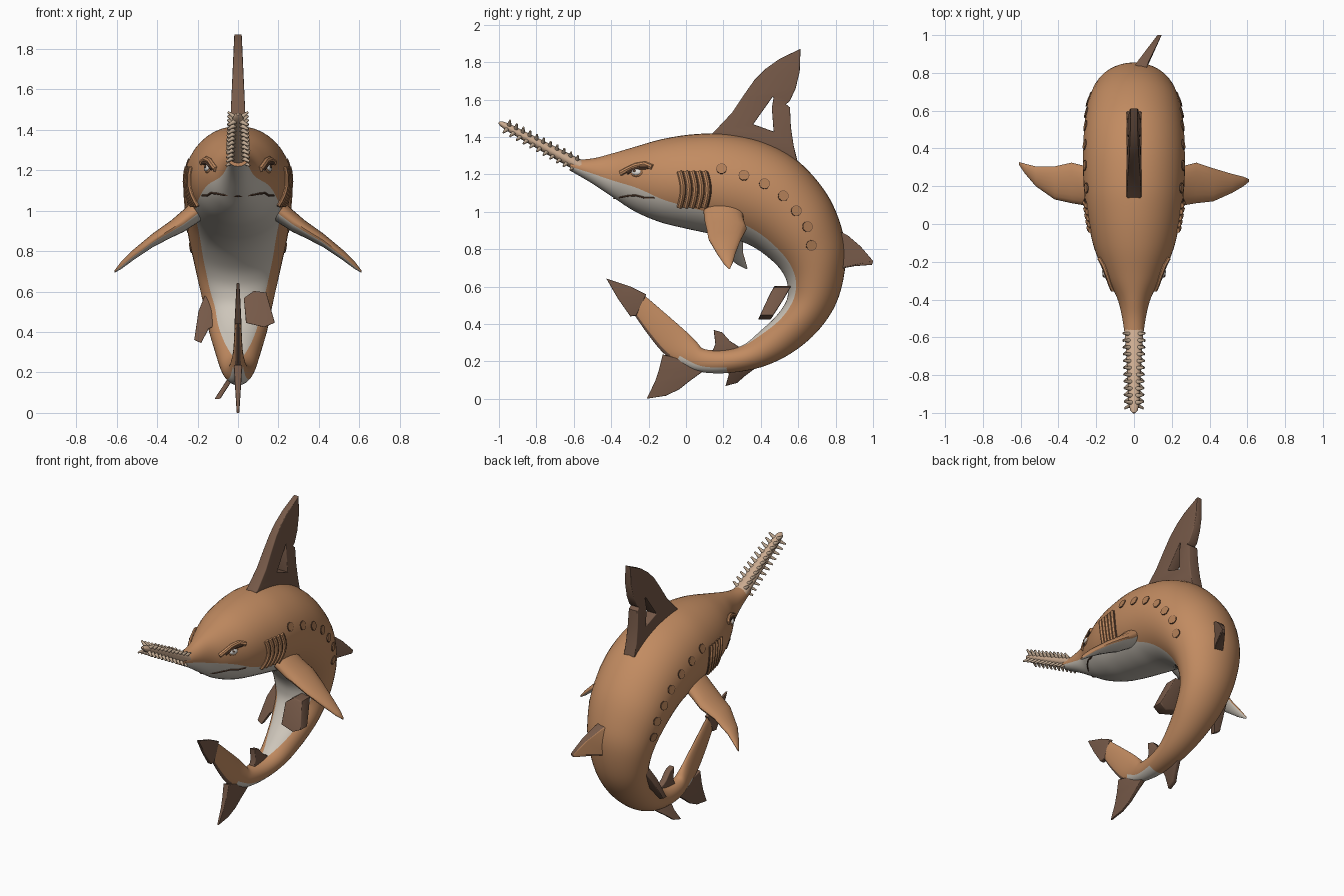
import bpy, bmesh, math
from mathutils import Vector

if "Cube" in bpy.data.objects:
    bpy.data.objects.remove(bpy.data.objects["Cube"])


def material(name, r, g, b):
    m = bpy.data.materials.new(name)
    m.diffuse_color = (r, g, b, 1)
    m.use_nodes = True
    m.node_tree.nodes["Principled BSDF"].inputs["Base Color"].default_value = m.diffuse_color
    return m


SKIN = material("orange brown skin", 0.54, 0.26, 0.12)
BELLY = material("pale belly", 0.61, 0.56, 0.49)
FIN = material("dark brown fin", 0.18, 0.10, 0.065)
SAW = material("light tan saw", 0.60, 0.41, 0.28)
TOOTH = material("grey tan tooth", 0.52, 0.39, 0.28)
PIT = material("brown pit", 0.44, 0.21, 0.095)
SLIT = material("dark slit", 0.12, 0.06, 0.035)
EYE = material("eye white", 0.75, 0.72, 0.68)


def add(name, me, *mats):
    for m in mats:
        me.materials.append(m)
    ob = bpy.data.objects.new(name, me)
    bpy.context.collection.objects.link(ob)
    return ob


def loft(name, rings, rule, *mats):
    """Skin a list of closed rings; rule(ring, side) picks the colour."""
    bm = bmesh.new()
    vs = [[bm.verts.new(p) for p in r] for r in rings]
    n = len(rings[0])
    for i in range(len(vs) - 1):
        for j in range(n):
            f = bm.faces.new((vs[i][j], vs[i][(j + 1) % n], vs[i + 1][(j + 1) % n], vs[i + 1][j]))
            f.material_index = rule(i, j)
    bm.faces.new(vs[0])
    bm.faces.new(vs[-1])
    bmesh.ops.recalc_face_normals(bm, faces=bm.faces)
    me = bpy.data.meshes.new(name)
    bm.to_mesh(me)
    bm.free()
    return add(name, me, *mats)


def curve_mesh(name, splines, dims, cyclic, extrude, bevel):
    cu = bpy.data.curves.new(name, 'CURVE')
    cu.dimensions = dims
    cu.fill_mode = 'BOTH' if dims == '2D' else 'FULL'
    cu.extrude, cu.bevel_depth, cu.bevel_resolution = extrude, bevel, 2
    cu.use_fill_caps = dims == '3D'
    for pts in splines:
        s = cu.splines.new('POLY')
        s.points.add(len(pts) - 1)
        for p, q in zip(s.points, pts):
            p.co = (*q, *[0] * (3 - len(q)), 1)
        s.use_cyclic_u = cyclic
    ob = bpy.data.objects.new(name + "_path", cu)
    bpy.context.collection.objects.link(ob)
    dg = bpy.context.evaluated_depsgraph_get()
    me = bpy.data.meshes.new_from_object(ob.evaluated_get(dg))
    bpy.data.objects.remove(ob)
    return me


def plate(name, outlines, fn, mat, half=0.02):
    """Flat fin: outlines (u, v) with thickness w, placed by fn(u, v, w)."""
    me = curve_mesh(name, outlines, '2D', True, half - .006, .006)
    for v in me.vertices:
        v.co = fn(*v.co)
    bm = bmesh.new()
    bm.from_mesh(me)
    bmesh.ops.remove_doubles(bm, verts=bm.verts, dist=1e-5)
    bmesh.ops.recalc_face_normals(bm, faces=bm.faces)
    bm.to_mesh(me)
    bm.free()
    return add(name, me, mat)


def tube(name, pts, r, mat):
    return add(name, curve_mesh(name, [pts], '3D', False, 0, r), mat)


# Body sections: back y, z, belly y, z, half width, belly colour share
SEC = [
    (-0.62, 1.275, -0.62, 1.22, .045, .40), (-0.50, 1.285, -0.50, 1.15, .062, .40),
    (-0.40, 1.31, -0.38, 1.07, .09, .40), (-0.28, 1.345, -0.27, 1.0, .15, .38),
    (-0.12, 1.39, -0.14, .945, .21, .28), (.05, 1.415, .0, .91, .245, .23),
    (.22, 1.415, .14, .88, .265, .20), (.42, 1.37, .27, .85, .27, .17),
    (.60, 1.27, .38, .80, .265, .15), (.75, 1.10, .48, .72, .25, .14),
    (.83, .92, .53, .65, .225, .14), (.855, .75, .545, .585, .20, .14),
    (.815, .54, .535, .52, .17, .13), (.72, .38, .48, .44, .145, .13),
    (.58, .255, .40, .365, .115, .10), (.42, .175, .31, .29, .09, .03),
    (.25, .14, .21, .262, .07, .01), (.10, .14, .10, .265, .05, .01),
    (.0, .17, .06, .30, .036, .01), (-.11, .235, .0, .36, .024, .01),
    (-.20, .34, -.12, .465, .018, .01), (-.28, .455, -.225, .555, .013, .01)]
STEP, TOP, HALF = 6, 14, 22


def section(t):
    i = min(int(t), len(SEC) - 2)
    u = t - i
    a, b, c, d = (SEC[max(0, min(len(SEC) - 1, i + k))] for k in (-1, 0, 1, 2))
    return [0.5 * (2 * q + (r - p) * u + (2 * p - 5 * q + 4 * r - s) * u * u
                   + (3 * q - p - 3 * r + s) * u ** 3) for p, q, r, s in zip(a, b, c, d)]


def half_ring(t):
    by, bz, cy, cz, w, lim = section(t)
    edge = math.acos(2 * max(lim, .008) - 1)
    out = []
    for j in range(HALF + 1):
        a = edge * j / TOP if j <= TOP else edge + (math.pi - edge) * (j - TOP) / (HALF - TOP)
        k = (1 + math.cos(a)) / 2
        out.append(Vector((w * math.sin(a), cy + (by - cy) * k, cz + (bz - cz) * k)))
    return out


halves = [half_ring(i / STEP) for i in range((len(SEC) - 1) * STEP + 1)]
rings = [h + [Vector((-p.x, p.y, p.z)) for p in h[-2:0:-1]] for h in halves]


def body_colour(i, j):
    k, t = (j if j < HALF else 2 * HALF - 1 - j), i / STEP
    if t > 18.8 and k < 3:
        return 2  # dark leading edge of the tail
    return int((k >= TOP and t < 16) or (k < 5 and 16 < t < 18.5))


loft("body", rings, body_colour, SKIN, BELLY, FIN)


def on_skin(y, z, side=1):
    """Nearest body surface point and normal for a side-view position."""
    i, j = min(((i, j) for i in range(1, len(halves) - 1) for j in range(1, HALF)),
               key=lambda q: (halves[q[0]][q[1]].y - y) ** 2 + (halves[q[0]][q[1]].z - z) ** 2)
    n = (halves[i + 1][j] - halves[i - 1][j]).cross(halves[i][j + 1] - halves[i][j - 1]).normalized()
    if n.x < 0:
        n = -n
    # slide along the tangent plane to the exact spot
    q = halves[i][j]
    x = q.x - (n.y * (y - q.y) + n.z * (z - q.z)) / max(n.x, .3)
    return Vector((x * side, y, z)), Vector((n.x * side, n.y, n.z))


def blob(name, p, n, size, mat, kind="sphere"):
    bm = bmesh.new()
    if kind == "sphere":
        bmesh.ops.create_uvsphere(bm, u_segments=16, v_segments=10, radius=1)
    else:
        bmesh.ops.create_cone(bm, cap_ends=True, segments=16 if kind == "disc" else 8,
                              radius1=1, radius2=1 if kind == "disc" else 0.4, depth=1)
    me = bpy.data.meshes.new(name)
    bm.to_mesh(me)
    bm.free()
    ob = add(name, me, mat)
    ob.location, ob.scale = p, size
    ob.rotation_euler = n.to_track_quat('Z', 'Y').to_euler()
    return ob


# Face, gills and pits on both sides
for s, tag in ((1, "right"), (-1, "left")):
    p, n = on_skin(-.265, 1.212, s)
    blob(f"{tag}_eye_socket", p - n * .004, n, (.036, .026, .012), PIT)
    blob(f"{tag}_eye", p + n * .001, n, (.028, .018, .014), EYE)
    blob(f"{tag}_pupil", p + n * .012 + Vector((0, -.006, .004)), n, (.007, .007, .004), SLIT)
    tube(f"{tag}_brow", [on_skin(y, z, s)[0] for y, z in
         ((-.35, 1.205), (-.32, 1.222), (-.27, 1.246), (-.22, 1.255), (-.18, 1.238))], .015, SKIN)
    tube(f"{tag}_lid", [on_skin(y, z, s)[0] for y, z in
         ((-.315, 1.208), (-.29, 1.222), (-.25, 1.235), (-.2, 1.238))], .011, SLIT)
    mouth = [on_skin(y, z, s)[0] for y, z in
             ((-.345, 1.078), (-.31, 1.085), (-.27, 1.088), (-.22, 1.075), (-.17, 1.075))]
    tube(f"{tag}_mouth", [Vector((0, -.385, 1.073))] + mouth, .005, SLIT)
    for g in range(5):
        y = -.035 + g * .033
        line = [on_skin(y + .018 * math.sin(math.pi * k / 8), 1.215 - .19 * k / 8, s)[0] for k in range(9)]
        tube(f"{tag}_gill_ridge_{g}", line, .015, SKIN)
        tube(f"{tag}_gill_slit_{g}", [q + Vector((s * .003, .0165, 0)) for q in line], .005, SLIT)
    for k, (y, z) in enumerate(((.19, 1.23), (.31, 1.195), (.42, 1.15), (.52, 1.085),
                                (.59, 1.005), (.65, .92), (.67, .82))):
        p, n = on_skin(y, z, s)
        blob(f"{tag}_pit_rim_{k}", p, n, (.029, .029, .005), SLIT, "disc")
        blob(f"{tag}_pit_{k}", p + n * .001, n, (.026, .026, .006), PIT, "disc")

# Saw snout with four diagonal rows of teeth
A, B = Vector((0, -.55, 1.235)), Vector((0, -1.0, 1.478))
along = (B - A).normalized()
up = Vector((1, 0, 0)).cross(along)
up = up if up.z > 0 else -up
saw = []
for k, w, h in ((0, .052, .035), (.15, .046, .032), (.5, .036, .027), (.9, .027, .02), (.97, .02, .014), (1, .008, .006)):
    c = A.lerp(B, k)
    saw.append([c + Vector((w * math.cos(a), 0, 0)) + up * h * math.sin(a)
                for a in (math.tau * j / 16 for j in range(16))])
loft("saw_snout", saw, lambda i, j: 0, SAW)
for k in range(11):
    f = .10 + k * .08
    for r, (sx, sz) in enumerate(((1, 1), (1, -1), (-1, 1), (-1, -1))):
        d = Vector((sx * .8, 0, 0)) + up * sz * .6
        blob(f"tooth_{k}_{r}", A.lerp(B, f) + d * (.052 - .013 * f), (d + along * .2).normalized(),
             (.013, .013, .045), TOOTH, "cone")

# Pectoral fins: x, front y, rear y, z, half thickness
RIGHT = [(.17, .09, .30, 1.03, .07), (.27, .10, .31, .95, .055), (.33, .11, .325, .91, .043), (.42, .12, .295, .855, .034),
         (.52, .165, .265, .78, .026), (.58, .20, .25, .728, .018), (.61, .225, .237, .70, .006)]
LEFT = [(.17, .09, .30, 1.03, .07), (.27, .10, .31, .95, .055), (.33, .11, .325, .91, .043), (.42, .13, .305, .855, .034),
        (.52, .20, .305, .78, .026), (.58, .27, .32, .728, .018), (.61, .315, .328, .70, .006)]
for s, tag, rows in ((1, "right", RIGHT), (-1, "left", LEFT)):
    loft(f"{tag}_pectoral_fin",
         [[Vector((s * x, (a + b) / 2 + (b - a) / 2 * math.cos(t), z + h * math.sin(t)))
           for t in (math.tau * j / 20 for j in range(20))] for x, a, b, z, h in rows],
         lambda i, j: int(11 <= j <= 18 and i < 6), SKIN, BELLY)

# Dorsal fin with a hole, thinning towards the tip
dorsal = [(.13, 1.40), (.17, 1.44), (.25, 1.525), (.31, 1.615), (.37, 1.70), (.43, 1.76), (.50, 1.81), (.606, 1.862),
          (.602, 1.75), (.58, 1.66), (.55, 1.595), (.525, 1.575), (.55, 1.555), (.555, 1.45), (.57, 1.35), (.59, 1.27), (.40, 1.32)]
hole = [(.35, 1.465), (.46, 1.62), (.475, 1.615), (.465, 1.555), (.475, 1.42)]
plate("dorsal_fin", [dorsal, hole],
      lambda u, v, w: Vector((w * (1.05 - 1.2 * max(0, v - 1.4)), u, v)), FIN, .038)

# Second dorsal fin leans sideways, its left face in skin colour
fin2 = plate("second_dorsal_fin", [[(.82, .89), (.86, .87), (.93, .81), (.994, .735), (.99, .722), (.90, .715), (.82, .70)]],
             lambda u, v, w: Vector((.03 + w * (1 - 4 * max(0, u - .83)) + max(0, u - .83) * .62, u, v)), FIN, .035)
fin2.data.materials.append(SKIN)
for f in fin2.data.polygons:
    f.material_index = int(f.normal.x < -.3)

# Tail fin lobes
side = lambda u, v, w: Vector((w * (.3 + 2.8 * min(v, .25)) * (1 - max(0, v - .45) * 3), u, v))
plate("tail_upper_tip", [[(-.22, .555), (-.30, .595), (-.413, .632), (-.36, .54), (-.295, .447), (-.27, .45)]], side, FIN, .017)
plate("tail_lower_lobe", [[(-.01, .20), (-.12, .23), (-.14, .15), (-.16, .09), (-.2, .008), (-.11, .022), (-.04, .055), (.01, .095), (.08, .146)]],
      side, FIN, .022)

# Small fins under the tail and the uneven pelvic pair
plate("anal_fin", [[(.14, .24), (.163, .29), (.155, .36), (.19, .35), (.23, .305), (.285, .27), (.25, .23)]], side, FIN, .02)
plate("lower_tail_fin", [[(.37, .17), (.31, .125), (.27, .09), (.22, .077), (.235, .13), (.23, .17)]],
      lambda u, v, w: Vector((w - .03 - max(0, .18 - v) * .65, u, v)), FIN, .014)
pelvic = lambda y0: lambda u, v, w: Vector((u, y0 - (.58 - v) * .55 + w * (1 - max(0, .55 - v) * 2), v))
plate("right_pelvic_fin", [[(.035, .565), (.08, .597), (.135, .59), (.155, .52), (.175, .45), (.13, .43), (.045, .45)]],
      pelvic(.505), FIN, .045)
plate("left_pelvic_fin", [[(-.11, .575), (-.16, .575), (-.19, .50), (-.21, .365), (-.185, .353), (-.15, .42), (-.11, .44)]],
      pelvic(.65), FIN, .03)

# Smooth shading with crisp edges
for ob in bpy.context.collection.objects:
    ob.select_set(True)
    bpy.context.view_layer.objects.active = ob
bpy.ops.object.shade_smooth_by_angle(angle=math.radians(40))
